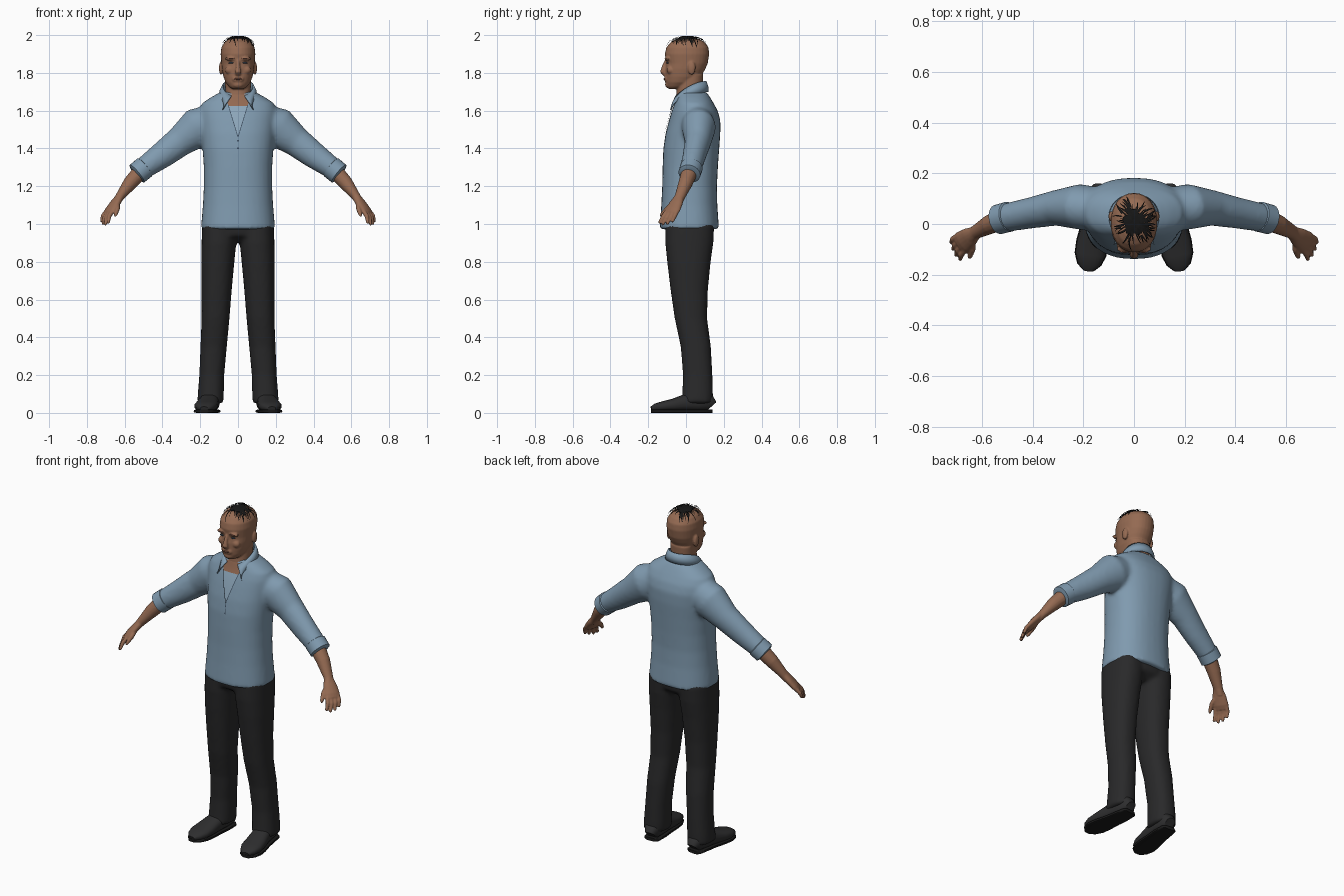
import bpy, bmesh, math, random
from mathutils import Vector
from mathutils.bvhtree import BVHTree

if "Cube" in bpy.data.objects:
    bpy.data.objects.remove(bpy.data.objects["Cube"])

random.seed(4)


def material(name, rgb):
    m = bpy.data.materials.new(name)
    m.diffuse_color = (*rgb, 1)
    m.use_nodes = True
    m.node_tree.nodes["Principled BSDF"].inputs["Base Color"].default_value = m.diffuse_color
    return m


SKIN = material("skin", (0.30, 0.145, 0.085))
SHIRT = material("shirt_blue", (0.215, 0.325, 0.43))
INNER = material("pale_blue", (0.27, 0.39, 0.50))
SEAM = material("seam_navy", (0.05, 0.08, 0.12))
PANTS = material("trouser_charcoal", (0.022, 0.022, 0.023))
SHOE = material("shoe_black", (0.027, 0.027, 0.028))
SOLE = material("sole_black", (0.010, 0.010, 0.010))
HAIR = material("hair_black", (0.008, 0.008, 0.008))
LIP = material("lip_brown", (0.22, 0.09, 0.06))


def make(name, verts, faces, mat):
    me = bpy.data.meshes.new(name)
    me.from_pydata([tuple(v) for v in verts], [], faces)
    bm = bmesh.new()
    bm.from_mesh(me)
    bmesh.ops.recalc_face_normals(bm, faces=bm.faces)
    bm.to_mesh(me)
    bm.free()
    me.materials.append(mat)
    ob = bpy.data.objects.new(name, me)
    bpy.context.collection.objects.link(ob)
    smooth(ob)
    return ob


def smooth(ob):
    bpy.ops.object.select_all(action='DESELECT')
    ob.select_set(True)
    bpy.context.view_layer.objects.active = ob
    bpy.ops.object.shade_smooth_by_angle(angle=math.radians(45))


def skin_rings(name, rings, mat):
    """Closed surface through rings of equal point count."""
    n = len(rings[0])
    verts = [p for r in rings for p in r]
    faces = [(k * n + i, k * n + (i + 1) % n, (k + 1) * n + (i + 1) % n, (k + 1) * n + i)
             for k in range(len(rings) - 1) for i in range(n)]
    faces += [tuple(range(n)), tuple(range(len(verts) - n, len(verts)))]
    return make(name, verts, faces, mat)


def oval(i, n, p):
    c, s = math.cos(math.tau * i / n), math.sin(math.tau * i / n)
    return (math.copysign(abs(c) ** (2 / p), c), math.copysign(abs(s) ** (2 / p), s))


def stack(name, rows, mat, s=1, p=2.3, n=32):
    """Horizontal sections: z, centre x, half width, front y, back y."""
    rings = []
    for z, cx, hw, yf, yb in rows:
        rings.append([Vector((s * cx + hw * a, (yf + yb) / 2 + (yb - yf) / 2 * b, z))
                      for a, b in (oval(i, n, p) for i in range(n))])
    return skin_rings(name, rings, mat)


def limb(name, pts, mat, s=1, side=(0, 1, 0), p=2.0, n=16):
    """Sections across a path: x, y, z, thickness radius, side radius."""
    c = [Vector((s * q[0], q[1], q[2])) for q in pts]
    rings = []
    for k, q in enumerate(pts):
        t = (c[min(k + 1, len(c) - 1)] - c[max(k - 1, 0)]).normalized()
        u = Vector((s * side[0], side[1], side[2]))
        u = (u - t * u.dot(t)).normalized()
        v = t.cross(u)
        rings.append([c[k] + v * q[3] * a + u * q[4] * b
                      for a, b in (oval(i, n, p) for i in range(n))])
    return skin_rings(name, rings, mat)


def ball(name, loc, size, mat):
    n = 14
    rings = []
    for k in range(9):
        f = math.pi * (0.03 + 0.94 * k / 8)
        rings.append([Vector((loc[0] + size[0] * math.sin(f) * math.cos(math.tau * i / n),
                              loc[1] + size[1] * math.sin(f) * math.sin(math.tau * i / n),
                              loc[2] + size[2] * math.cos(f))) for i in range(n)])
    return skin_rings(name, rings, mat)


def fuse(name, parts, mat, voxel, rounds):
    """Join overlapping parts into one smooth surface."""
    bpy.ops.object.select_all(action='DESELECT')
    for o in parts:
        o.select_set(True)
    bpy.context.view_layer.objects.active = parts[0]
    bpy.ops.object.join()
    ob = parts[0]
    ob.name = name
    r = ob.modifiers.new("union", 'REMESH')
    r.mode, r.voxel_size = 'VOXEL', voxel
    m = ob.modifiers.new("soften", 'SMOOTH')
    m.factor, m.iterations = 0.5, rounds
    dg = bpy.context.evaluated_depsgraph_get()
    me = bpy.data.meshes.new_from_object(ob.evaluated_get(dg))
    ob.modifiers.clear()
    ob.data = me
    me.materials.clear()
    me.materials.append(mat)
    smooth(ob)
    tree = BVHTree.FromPolygons([v.co for v in me.vertices], [tuple(f.vertices) for f in me.polygons])
    return ob, tree


# Shirt body and sleeves
parts = [stack("torso", [
    (.972, 0, .197, -.14, .175), (1.1, 0, .186, -.131, .166), (1.2, 0, .181, -.126, .164),
    (1.3, 0, .181, -.124, .169), (1.4, 0, .188, -.12, .176), (1.48, 0, .196, -.108, .182),
    (1.55, 0, .203, -.09, .182), (1.6, 0, .205, -.075, .168), (1.64, 0, .19, -.06, .146),
    (1.67, 0, .145, -.052, .128), (1.70, 0, .09, -.046, .108)], SHIRT)]
for s in (-1, 1):
    parts.append(limb("sleeve", [
        (.12, .055, 1.55, .09, .085), (.215, .068, 1.51, .107, .09), (.31, .063, 1.435, .08, .07),
        (.40, .045, 1.366, .071, .062), (.51, .024, 1.288, .056, .056)], SHIRT, s, n=24))
shirt, shirt_tree = fuse("shirt", parts, SHIRT, .011, 7)

# Trousers
parts = [stack("hips", [(.905, 0, .06, -.05, .10), (.94, 0, .17, -.105, .145),
                        (1.0, 0, .19, -.112, .152)], PANTS)]
for s in (-1, 1):
    parts.append(stack("leg", [
        (.05, .147, .069, -.025, .142), (.1, .144, .069, -.02, .143), (.2, .139, .066, -.016, .14),
        (.35, .129, .07, -.028, .132), (.5, .119, .074, -.06, .112), (.65, .113, .08, -.082, .116),
        (.8, .107, .088, -.1, .131), (.9, .101, .092, -.11, .145), (1.0, .098, .092, -.11, .15)],
        PANTS, s, n=24))
fuse("trousers", parts, PANTS, .012, 4)

# Head with neck, brow, nose, cheeks and ears
parts = [stack("skull", [
    (1.715, 0, .03, -.092, -.03), (1.727, 0, .048, -.102, .01), (1.75, 0, .066, -.107, .05),
    (1.78, 0, .077, -.109, .08), (1.82, 0, .085, -.109, .102), (1.85, 0, .088, -.105, .115),
    (1.90, 0, .092, -.112, .123), (1.935, 0, .088, -.104, .119), (1.962, 0, .072, -.082, .10),
    (1.978, 0, .05, -.055, .07), (1.986, 0, .02, -.02, .03)], SKIN, p=2.15),
    stack("neck", [(1.58, 0, .075, -.05, .09), (1.64, 0, .07, -.056, .086),
                   (1.70, 0, .067, -.05, .087), (1.79, 0, .07, -.04, .092)], SKIN),
    limb("nose", [(0, -.103, 1.865, .010, .009), (0, -.116, 1.835, .012, .011),
                  (0, -.124, 1.805, .014, .017), (0, -.113, 1.79, .008, .014)], SKIN, side=(1, 0, 0)),
    ball("chin", (0, -.094, 1.738), (.028, .017, .018), SKIN),
    ball("mouth_mound", (0, -.103, 1.768), (.032, .013, .02), SKIN)]
for s in (-1, 1):
    parts += [ball("brow", (s * .036, -.098, 1.875), (.034, .015, .011), SKIN),
              ball("cheek", (s * .045, -.083, 1.815), (.025, .02, .022), SKIN),
              ball("ear", (s * .089, .03, 1.825), (.012, .021, .036), SKIN)]
head, head_tree = fuse("head", parts, SKIN, .005, 4)
for s in (-1, 1):
    ball("eye", (s * .036, -.0985, 1.853), (.015, .006, .0045), SEAM)
    ball("eyebrow", (s * .037, -.108, 1.877), (.02, .006, .003), LIP)
ball("lips", (0, -.1135, 1.768), (.022, .005, .005), LIP)

# Forearms, cuffs and hands
W = (.5, .86, 0)
for s in (-1, 1):
    limb("sleeve_cuff", [(.49, .03, 1.303, .05, .05), (.494, .029, 1.30, .061, .06),
                         (.535, .018, 1.266, .06, .059), (.54, .017, 1.262, .045, .045)], SHIRT, s, n=24)
    parts = [limb("forearm", [(.51, .022, 1.283, .043, .044), (.57, -.002, 1.218, .038, .038),
                              (.625, -.032, 1.145, .024, .028), (.645, -.048, 1.115, .021, .03)], SKIN, s),
             limb("palm", [(.625, -.034, 1.145, .021, .026), (.65, -.052, 1.11, .022, .039),
                           (.675, -.07, 1.075, .02, .045), (.69, -.08, 1.055, .014, .042)], SKIN, s, W),
             limb("thumb", [(.64, -.06, 1.11, .015, .015), (.638, -.10, 1.08, .013, .013),
                            (.648, -.128, 1.05, .010, .010), (.651, -.135, 1.04, .005, .005)], SKIN, s)]
    for k, reach in zip((-1.5, -.5, .5, 1.5), (.9, 1.05, 1.0, .82)):
        a = Vector((.682, -.075, 1.066)) + Vector(W) * k * .021
        b = a + (Vector((.026, -.036, -.066)) + Vector(W) * k * .005) * reach
        m = (a + b) / 2 + Vector((.006, 0, .003))
        parts.append(limb("finger", [(*a, .012, .012), (*m, .0115, .0115), (*b, .008, .008),
                                     (*(b + (b - m) * .1), .004, .004)], SKIN, s, W, n=10))
    fuse("arm_and_hand", parts, SKIN, .0045, 2)

# Shoes
for s in (-1, 1):
    foot = [(.14, .138, .03, .028), (.141, .125, .045, .043), (.146, .06, .055, .05),
            (.154, 0, .046, .052), (.165, -.07, .033, .06), (.172, -.12, .027, .06),
            (.177, -.16, .021, .045), (.179, -.183, .013, .02)]
    limb("shoe", [(x, y, .008 + h, h, w) for x, y, h, w in foot], SHOE, s, (1, 0, 0), 2.5, 20)
    limb("sole", [(x, y, .009, .009, w + .003) for x, y, h, w in foot], SOLE, s, (1, 0, 0), 5, 20)

# Collar folded around the neck, with two points in front
verts, N = [], 40
for i in range(N + 1):
    deg = -155 + 310 * i / N
    a = math.radians(deg)
    k = (1 - math.cos(a)) / 2
    f = max(0, (abs(deg) - 85) / 70) ** 2
    top = Vector((.083 * math.sin(a), .022 + .086 * math.cos(a), 1.757 - .085 * k ** 1.8))
    low = Vector((.102 * math.sin(a), .024 + .096 * math.cos(a), 1.70 - .03 * k))
    low = low.lerp(Vector((math.copysign(.083, a), -.084, 1.605)), f)
    verts += [top, top.lerp(low, .5) + Vector((math.sin(a), math.cos(a), 0)) * .004, low]
faces = [(3 * i + j, 3 * i + j + 1, 3 * i + j + 4, 3 * i + j + 3) for i in range(N) for j in (0, 1)]
collar = make("collar", verts, faces, SHIRT)
collar.modifiers.new("cloth", 'SOLIDIFY').thickness = .007


def drape(name, rows, mat, lift):
    """Thin patch laid on the front of the shirt from rows of x, z."""
    verts, n = [], len(rows[0])
    for x, z in (q for r in rows for q in r):
        hit = shirt_tree.ray_cast(Vector((x, -1, z)), Vector((0, 1, 0)))[0]
        verts.append(Vector((x, (hit.y if hit else -.045) - lift, z)))
    faces = [(k * n + i, k * n + i + 1, (k + 1) * n + i + 1, (k + 1) * n + i)
             for k in range(len(rows) - 1) for i in range(n - 1)]
    return make(name, verts, faces, mat)


# Open neck, undershirt, placket seams and buttons
def v_rows(z0, z1):
    zs = [z0 + (z1 - z0) * k / 8 for k in range(9)]
    return [[(.058 * (z - 1.46) / .19 * j / 3, z) for j in range(-3, 4)] for z in zs]


drape("bare_neckline", v_rows(1.685, 1.622), SKIN, .004)
drape("undershirt", v_rows(1.625, 1.462), INNER, .005)
for s in (-1, 1):
    drape("neck_opening_seam", [[(s * .058 * k / 10 - .002, 1.46 + .019 * k),
                                 (s * .058 * k / 10 + .002, 1.46 + .019 * k)] for k in range(10)], SEAM, .007)
drape("placket_seam", [[(-.0012, 1.46 - .01 * k), (.0012, 1.46 - .01 * k)] for k in range(7)], SEAM, .004)
for z in (1.44, 1.40):
    drape("button", [[(x, z + d) for x in (-.004, .004)] for d in (-.004, .004)], SEAM, .006)


# Hair: ragged locks laid over the scalp
def scalp(tilt, turn, lift):
    d = Vector((math.sin(tilt) * math.cos(turn), math.sin(tilt) * math.sin(turn) * 1.15, math.cos(tilt))).normalized()
    c = Vector((0, .005, 1.87))
    return head_tree.ray_cast(c + d, -d)[0] + d * lift


verts, faces = [], []
for i in range(90):
    turn, start = random.uniform(0, math.tau), random.uniform(.0, .5)
    end = start + random.uniform(.25, .5)
    wide, bend = random.uniform(.003, .005), random.uniform(-.25, .25)
    for k in range(5):
        t = k / 4
        tilt = start + (end - start) * t
        w = wide * (1 - .75 * t)
        p = scalp(tilt, turn + bend * t, .004 + .007 * math.sin(math.pi * (.2 + .8 * t)))
        side = Vector((-math.sin(turn), math.cos(turn), 0)) * w
        verts += [p - side, p + side]
        if k:
            b = len(verts)
            faces.append((b - 4, b - 3, b - 1, b - 2))
make("hair_locks", verts, faces, HAIR)
rings = [[scalp(tilt * (1 + .12 * math.sin(5 * math.tau * i / 30)), math.tau * i / 30, lift)
          for i in range(30)] for tilt, lift in ((.36, .001), (.34, .006), (.2, .009), (.02, .010))]
skin_rings("hair_crown", rings, HAIR)
